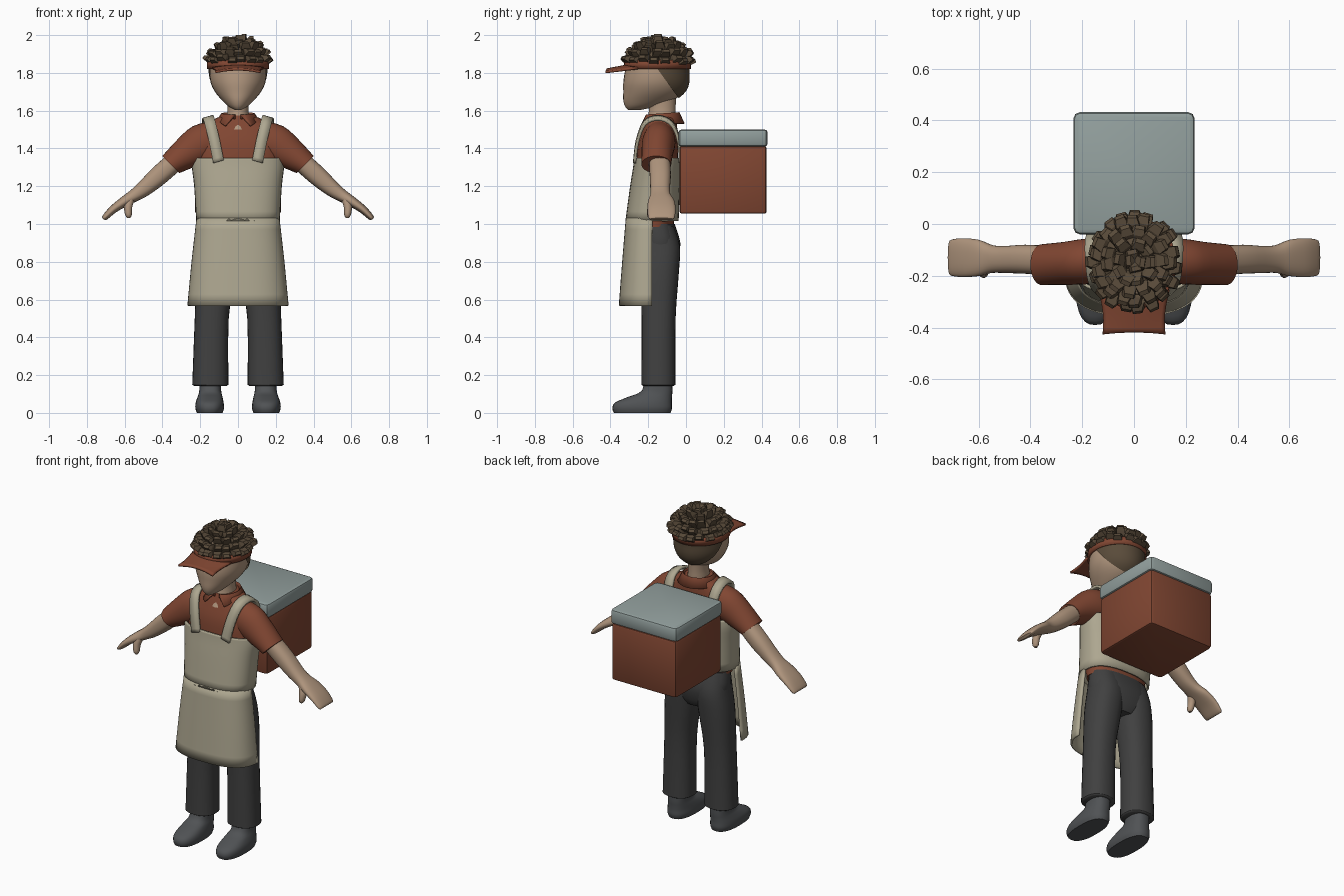
import bpy, bmesh, random
from math import sin, cos, pi, radians, copysign
from mathutils import Vector, Matrix

if "Cube" in bpy.data.objects:
    bpy.data.objects.remove(bpy.data.objects["Cube"])

random.seed(4)


def mat(name, *c):
    m = bpy.data.materials.new(name)
    m.diffuse_color = (*c, 1)
    m.use_nodes = True
    m.node_tree.nodes["Principled BSDF"].inputs["Base Color"].default_value = m.diffuse_color
    return m


BROWN = mat("brown_cloth", .22, .062, .032)
BEIGE = mat("beige_cloth", .42, .385, .28)
SKIN = mat("skin", .43, .30, .205)
HAIR = mat("hair", .10, .07, .042)
DARK = mat("dark_cloth", .052, .052, .052)
SHOE = mat("shoe_grey", .08, .085, .09)
LID = mat("pale_lid", .29, .35, .34)


def finish(name, bm, material, smooth=35, thick=0, mirror=False, offset=0):
    bmesh.ops.recalc_face_normals(bm, faces=bm.faces)
    me = bpy.data.meshes.new(name)
    bm.to_mesh(me)
    bm.free()
    me.materials.append(material)
    ob = bpy.data.objects.new(name, me)
    bpy.context.collection.objects.link(ob)
    if smooth:
        bpy.ops.object.select_all(action='DESELECT')
        ob.select_set(True)
        bpy.context.view_layer.objects.active = ob
        bpy.ops.object.shade_smooth_by_angle(angle=radians(smooth))
    if thick:
        s = ob.modifiers.new("thickness", 'SOLIDIFY')
        s.thickness, s.offset = thick, offset
    if mirror:
        ob.modifiers.new("mirror", 'MIRROR').use_clip = False
    return ob


def resample(keys, sub):
    # Catmull-Rom through tuples of numbers
    out = []
    for i in range(len(keys) - 1):
        a, b = keys[max(i - 1, 0)], keys[i]
        c, d = keys[i + 1], keys[min(i + 2, len(keys) - 1)]
        for s in range(sub):
            t = s / sub
            out.append([.5 * (2 * q + (r - p) * t + (2 * p - 5 * q + 4 * r - w) * t * t
                              + (3 * q - p - 3 * r + w) * t ** 3)
                        for p, q, r, w in zip(a, b, c, d)])
    return out + [list(keys[-1])]


def skin_rows(rows, closed, cap):
    bm = bmesh.new()
    vs = [[bm.verts.new(p) for p in r] for r in rows]
    n = len(vs[0])
    for a, b in zip(vs, vs[1:]):
        for i in range(n if closed else n - 1):
            j = (i + 1) % n
            bm.faces.new((a[i], a[j], b[j], b[i]))
    if cap:
        bm.faces.new(vs[0])
        bm.faces.new(vs[-1])
    return bm


def loft(rings, n=28, power=2.0, arc=None, cap=True, sub=3):
    # ring = x, y, z, half width, half depth, tilt in degrees
    rings = resample([tuple(r) + (0,) * (6 - len(r)) for r in rings], sub)
    a0, a1 = arc or (0, 2 * pi)
    cnt = n + 1 if arc else n
    e, rows = 2 / power, []
    for x, y, z, ru, rv, t in rings:
        t, row = radians(t), []
        for i in range(cnt):
            a = a0 + (a1 - a0) * i / n
            u = ru * copysign(abs(cos(a)) ** e, cos(a))
            v = rv * copysign(abs(sin(a)) ** e, sin(a))
            row.append((x + u * cos(t), y + v, z + u * sin(t)))
        rows.append(row)
    return skin_rows(rows, not arc, cap and not arc)


# shoes
finish("shoes", loft([(.15, -.232, 0, .068, .150), (.15, -.232, .025, .076, .158),
                      (.15, -.225, .055, .074, .150), (.148, -.19, .085, .066, .116),
                      (.147, -.152, .12, .058, .080), (.147, -.146, .22, .058, .072)],
                     power=2.5), SHOE, mirror=True)

# trousers: two legs and a seat
finish("trouser_legs", loft([(.146, -.146, .142, .085, .080), (.146, -.146, .152, .095, .090),
                             (.146, -.146, .18, .095, .090), (.139, -.145, .5, .09, .09),
                             (.118, -.14, .74, .102, .102), (.1, -.138, .88, .1, .106),
                             (.09, -.15, .99, .095, .085)], power=2.3), DARK, mirror=True)
finish("trouser_seat", loft([(0, -.14, .765, .09, .075), (0, -.138, .81, .17, .095),
                             (0, -.138, .9, .2, .108), (0, -.15, 1.0, .19, .09)],
                        power=2.4), DARK)

# shirt
finish("shirt_body", loft([(0, -.165, .985, .195, .098), (0, -.162, 1.1, .2, .11),
                           (0, -.153, 1.3, .225, .11), (0, -.148, 1.42, .225, .106),
                           (0, -.138, 1.50, .195, .092), (0, -.13, 1.55, .135, .082),
                           (0, -.125, 1.575, .08, .078)], power=2.3), BROWN)
finish("sleeves", loft([(.10, -.14, 1.45, .10, .085, 72), (.19, -.145, 1.425, .105, .088, 62),
                        (.27, -.152, 1.375, .087, .083, 50), (.355, -.157, 1.315, .064, .079, 45)]),
       BROWN, mirror=True)

# collar: sloped strip round the neck, pointed at the front
rows = [[], [], []]
N = 32
for i in range(N + 1):
    f = i / N
    a = -pi / 2 + radians(10) + f * radians(340)
    tip = max(0, 1 - min(f, 1 - f) * 8)
    back = .5 + .5 * sin(a)
    rows[0].append((.078 * cos(a), -.125 + .082 * sin(a), 1.555 + .015 * back))
    rows[1].append((.088 * cos(a), -.125 + .09 * sin(a), 1.575 + .012 * back))
    rows[2].append((.118 * cos(a) + copysign(.045 * tip, cos(a)),
                    -.125 + .113 * sin(a), 1.54 - .02 * tip - .01 * back))
finish("collar", skin_rows(rows, False, False), BROWN, thick=.01)

# apron: bib round the body, open-backed skirt, shoulder straps
finish("apron_bib", loft([(0, -.18, 1.015, .215, .135), (0, -.164, 1.2, .226, .126),
                          (0, -.154, 1.3, .238, .12), (0, -.152, 1.35, .236, .116)],
                         n=40, power=2.5, cap=False), BEIGE, thick=.012)
finish("apron_skirt", loft([(0, -.18, .567, .262, .17), (0, -.18, .8, .24, .152),
                            (0, -.178, 1.03, .214, .135)], n=32, power=2.6,
                           arc=(-pi, 0)), BEIGE, thick=.012)
path = resample([(.103, -.272, 1.33), (.125, -.257, 1.44), (.148, -.218, 1.535),
                 (.158, -.145, 1.562), (.16, -.075, 1.53), (.152, -.038, 1.44),
                 (.14, -.032, 1.33)], 4)
finish("apron_straps", skin_rows([[(x - .028, y, z + .008), (x + .028, y, z - .008)]
                                  for x, y, z in path], False, False),
       BEIGE, thick=.016, mirror=True)

# arms with flat hands and thumbs
finish("arms", loft([(.33, -.14, 1.335, .052, .056, 45), (.42, -.136, 1.255, .052, .056, 46),
                     (.50, -.137, 1.185, .042, .052, 47), (.55, -.135, 1.15, .034, .054, 50),
                     (.60, -.131, 1.12, .028, .070, 52), (.66, -.13, 1.078, .022, .075, 45),
                     (.703, -.13, 1.036, .016, .070, 40), (.712, -.13, 1.026, .008, .060, 40)],
                    power=2.4), SKIN, mirror=True)
finish("thumbs", loft([(.572, -.165, 1.13, .026, .028), (.582, -.18, 1.09, .022, .024),
                       (.580, -.188, 1.05, .018, .02), (.579, -.189, 1.033, .009, .01)], n=14),
       SKIN, mirror=True)

# neck and head
finish("neck", loft([(0, -.15, 1.5, .06, .085), (0, -.13, 1.56, .06, .075),
                     (0, -.125, 1.62, .055, .07), (0, -.125, 1.7, .06, .075)]), SKIN)
HEAD = [(0, -.275, 1.603, .016, .03), (0, -.24, 1.622, .05, .082), (0, -.2, 1.655, .085, .132),
        (0, -.172, 1.70, .122, .16), (0, -.162, 1.75, .145, .170), (0, -.157, 1.81, .15, .166),
        (0, -.15, 1.87, .142, .158), (0, -.15, 1.93, .10, .11)]
finish("head", loft(HEAD, n=32), SKIN, smooth=60)

# short hair at the back of the head, cut along a slanted line
bm = loft([(x, y + .004, z, a + .006, b + .006) for x, y, z, a, b in HEAD], n=48)
bmesh.ops.bisect_plane(bm, geom=bm.verts[:] + bm.edges[:] + bm.faces[:], clear_inner=True,
                       plane_co=(0, -.15, 1.82), plane_no=Vector((0, 1, .72)).normalized())
bmesh.ops.bisect_plane(bm, geom=bm.verts[:] + bm.edges[:] + bm.faces[:], clear_outer=True,
                       plane_co=(0, 0, 1.85), plane_no=(0, 0, 1))
finish("back_hair", bm, HAIR, smooth=60)

# visor band and arched brim
finish("visor_band", loft([(0, -.152, 1.82, .158, .172), (0, -.15, 1.868, .158, .170)],
                          n=40, cap=False, sub=1), BROWN, thick=.012)
rows = []
for j in range(7):
    v, row = j / 6, []
    for i in range(17):
        s = i / 8 - 1
        w = .135 - .018 * sin(v * pi * .7)
        back = -.15 - .165 * (1 - .6 * s * s) ** .5
        y = back + (-.418 - .008 * s * s - back) * v
        row.append((s * w, y, 1.838 - .02 * v - .014 * s * s))
    rows.append(row)
finish("visor_brim", skin_rows(rows, False, False), BROWN, thick=.012)

# hair crown: dome covered in blocky tufts
bm = bmesh.new()
bmesh.ops.create_uvsphere(bm, u_segments=28, v_segments=16, radius=1)
bmesh.ops.transform(bm, verts=bm.verts, matrix=Matrix.Translation((0, -.145, 1.85))
                    @ Matrix.Diagonal((.145, .16, .112, 1)))
bmesh.ops.bisect_plane(bm, geom=bm.verts[:] + bm.edges[:] + bm.faces[:], clear_inner=True,
                       plane_co=(0, 0, 1.84), plane_no=(0, 0, 1))
finish("hair_dome", bm, HAIR)


def tuft(bm, az, el):
    d = Vector((cos(el) * cos(az), cos(el) * sin(az), sin(el)))
    base = Vector((.138 * d.x, -.145 + .155 * d.y, 1.85 + .105 * d.z))
    if base.z < 1.86:
        base.z = 1.86
    out = (d + Vector((random.uniform(-.25, .25), random.uniform(-.25, .25), .45))).normalized()
    side = Vector((-sin(az), cos(az), 0))
    up = out.cross(side)
    length = random.uniform(.034, .052)
    rings = []
    for k, w, h in ((-.2, .026, .024), (.5, .025, .02), (1, .018, .009)):
        c = base + out * length * k + up * (-.012 * k * k)
        rings.append([c + side * (w * a) + up * (h * b)
                      for a, b in ((-1, -1), (1, -1), (1, 1), (-1, 1))])
    part = skin_rows(rings, True, True)
    me = bpy.data.meshes.new("tmp")
    part.to_mesh(me)
    part.free()
    bm.from_mesh(me)
    bpy.data.meshes.remove(me)


bm = bmesh.new()
for el, count in ((8, 19), (28, 18), (47, 14), (66, 9), (84, 4)):
    for i in range(count):
        tuft(bm, 2 * pi * (i + random.uniform(.3, .7)) / count + el,
             radians(el + random.uniform(-4, 4)))
finish("hair_tufts", bm, HAIR, smooth=0)


# delivery box and lid carried on the back
def box(name, lo, hi, material, corner, edge):
    bm = bmesh.new()
    bmesh.ops.create_cube(bm, size=1)
    lo, hi = Vector(lo), Vector(hi)
    bmesh.ops.transform(bm, verts=bm.verts, matrix=Matrix.Translation((lo + hi) / 2)
                        @ Matrix.Diagonal((*(hi - lo), 1)))
    upright = [e for e in bm.edges if abs(e.verts[0].co.z - e.verts[1].co.z) > .01]
    bmesh.ops.bevel(bm, geom=upright, offset=corner, segments=2, profile=.5, affect='EDGES')
    rim = [e for e in bm.edges if abs(e.verts[0].co.z - e.verts[1].co.z) < .001]
    bmesh.ops.bevel(bm, geom=rim, offset=edge, segments=2, profile=.5, affect='EDGES')
    finish(name, bm, material, smooth=30)


box("carry_box", (-.228, -.035, 1.055), (.228, .427, 1.412), BROWN, .02, .012)
box("carry_box_lid", (-.234, -.04, 1.41), (.234, .432, 1.50), LID, .025, .016)
